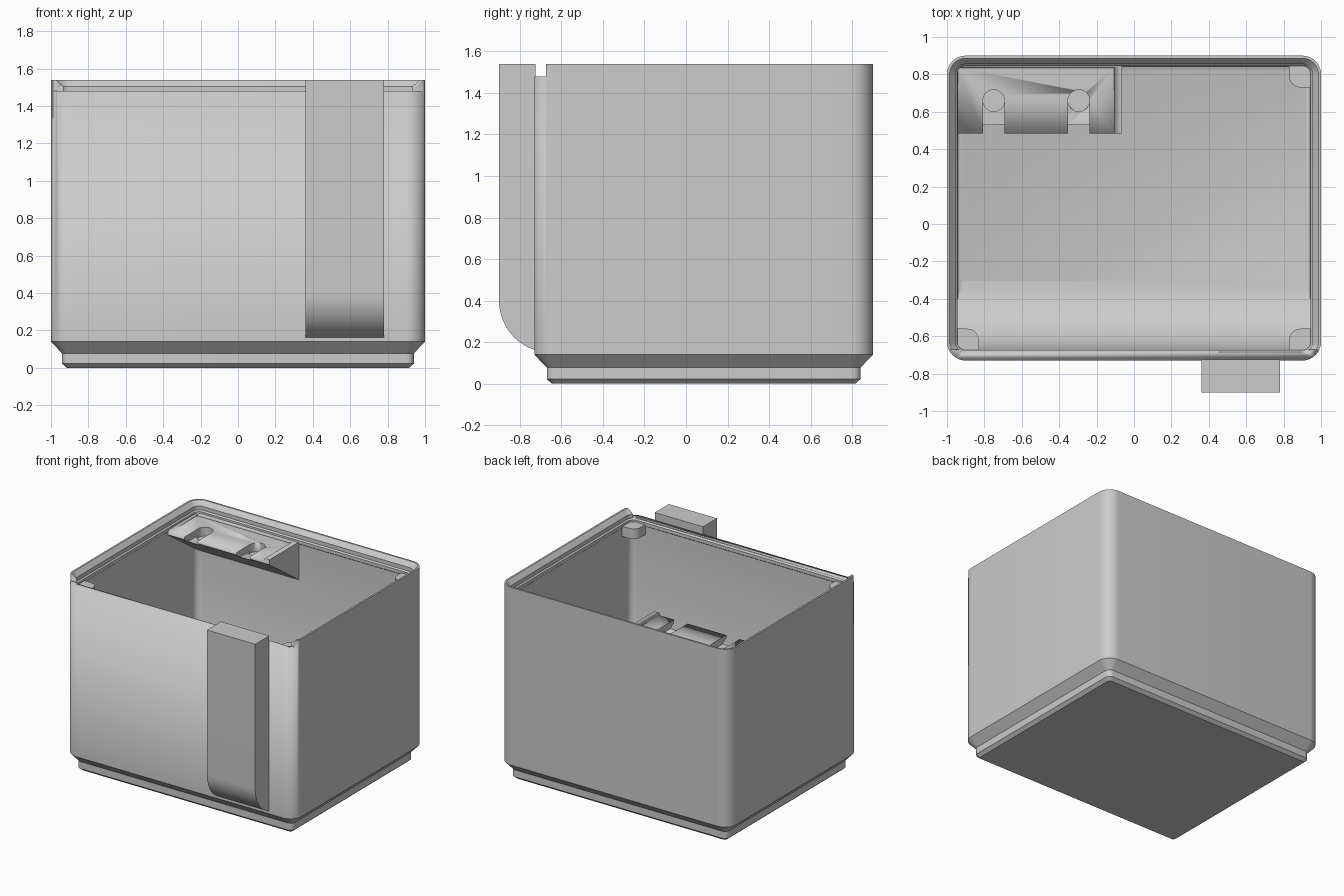
import bpy, bmesh, math
from mathutils import Vector

if "Cube" in bpy.data.objects:
    bpy.data.objects.remove(bpy.data.objects["Cube"])

grey = bpy.data.materials.new("plain_grey")
grey.diffuse_color = (0.6, 0.6, 0.6, 1)
grey.use_nodes = True
grey.node_tree.nodes["Principled BSDF"].inputs["Base Color"].default_value = grey.diffuse_color
CY, HX, HY, R = 0.085, 1.0, 0.815, 0.10   # bin centre, half sizes, corner radius


def finish(name, bm, angle=30):
    bmesh.ops.remove_doubles(bm, verts=bm.verts, dist=1e-5)
    bmesh.ops.recalc_face_normals(bm, faces=bm.faces)
    me = bpy.data.meshes.new(name)
    bm.to_mesh(me)
    bm.free()
    ob = bpy.data.objects.new(name, me)
    bpy.context.collection.objects.link(ob)
    me.materials.append(grey)
    bpy.ops.object.select_all(action='DESELECT')
    bpy.context.view_layer.objects.active = ob
    ob.select_set(True)
    bpy.ops.object.shade_smooth_by_angle(angle=math.radians(angle))
    return ob


def loft(name, rings):
    """Skin matching rings of points and cap both ends."""
    bm = bmesh.new()
    vs = [[bm.verts.new(p) for p in ring] for ring in rings]
    n = len(vs[0])
    for a, b in zip(vs, vs[1:]):
        for i in range(n):
            j = (i + 1) % n
            bm.faces.new((a[i], a[j], b[j], b[i]))
    bm.faces.new(vs[0])
    bm.faces.new(vs[-1])
    return finish(name, bm)


def rounded_ring(inset, z, n=10):
    r = max(R - inset, 0.02)
    pts = []
    for q, (sx, sy) in enumerate(((1, 1), (-1, 1), (-1, -1), (1, -1))):
        cx, cy = sx * (HX - inset - r), CY + sy * (HY - inset - r)
        for k in range(n + 1):
            a = (q + k / n) * math.pi / 2
            pts.append(Vector((cx + r * math.cos(a), cy + r * math.sin(a), z)))
    return pts


def prism_x(name, x0, x1, yz):
    return loft(name, [[(x, y, z) for y, z in yz] for x in (x0, x1)])


def prism_z(name, z0, z1, xy):
    return loft(name, [[(x, y, z) for x, y in xy] for z in (z0, z1)])


def rect(x0, x1, y0, y1):
    return [(x0, y0), (x1, y0), (x1, y1), (x0, y1)]


def cut(ob, cutter):
    m = ob.modifiers.new("cut", 'BOOLEAN')
    m.operation, m.solver, m.object = 'DIFFERENCE', 'EXACT', cutter
    cutter.hide_render = True
    cutter.hide_set(True)


# bin shell: stepped foot, outer wall, lip, inner wall, floor
profile = [(0.085, 0), (0.06, 0.022), (0.06, 0.077), (0, 0.14), (0, 1.54),
           (0.014, 1.54), (0.045, 1.505), (0.045, 1.475), (0.055, 1.465),
           (0.055, 1.44), (0.05, 1.435), (0.05, 0.21), (0.059, 0.189), (0.08, 0.18)]
shell = loft("bin_shell", [rounded_ring(i, z) for i, z in profile])

# the lip is lowered along the front
cut(shell, prism_z("front_lip_cutter", 1.48, 1.7, rect(-1.2, 1.2, -1.0, -0.674)))

# curved scoop inside the front wall
sr = 0.37
scoop = [(-0.68, 0.17), (-0.305, 0.17)]
scoop += [(-0.305 - sr * math.sin(a), 0.18 + sr * (1 - math.cos(a)))
          for a in (math.pi / 2 * k / 16 for k in range(17))]
scoop += [(-0.68, 0.55)]
prism_x("front_scoop", -0.955, 0.955, scoop)

# front handle block with rounded bottom
handle = [(-0.725, 1.54), (-0.9, 1.54)]
handle += [(-0.65 - 0.25 * math.cos(a), 0.4 - 0.25 * math.sin(a))
           for a in (math.radians(71.3) * k / 16 for k in range(17))]
handle += [(-0.725, 0.158)]
prism_x("front_handle", 0.36, 0.78, handle)

# label shelf in the back left corner
TOP = 1.45
shelf = prism_x("label_shelf", -0.955, -0.065,
                [(0.485, TOP), (0.855, TOP), (0.855, 1.15), (0.485, 1.41)])
cut(shelf, prism_z("label_recess_cutter", TOP - 0.02, 1.6, rect(-0.94, -0.107, 0.4, 0.835)))
for i, x in enumerate((-0.75, -0.295)):
    cut(shelf, prism_z(f"slot_cutter_{i}", 1.378, 1.6, rect(x - 0.058, x + 0.058, 0.4, 0.66)))
    circle = [(x + 0.058 * math.cos(t), 0.66 + 0.058 * math.sin(t))
              for t in (math.tau * k / 32 for k in range(32))]
    cut(shelf, prism_z(f"round_hole_cutter_{i}", 1.36, 1.6, circle))

# corner pads under the lip
for name, sx, sy in (("back_right", 1, 1), ("front_right", 1, -1), ("front_left", -1, -1)):
    wx, wy = 0.96, 0.77                      # just inside the wall
    nx, ny, r = 0.83, 0.645, 0.06            # inner rounded corner
    pad = [(wx, ny), (wx, wy - 0.03), (wx - 0.03, wy), (nx, wy)]
    pad += [(nx + r - r * math.cos(a), ny + r - r * math.sin(a))
            for a in (math.pi / 2 * k / 8 for k in range(9))]
    prism_z(name + "_pad", TOP - 0.08, TOP, [(sx * x, CY + sy * y) for x, y in pad])
